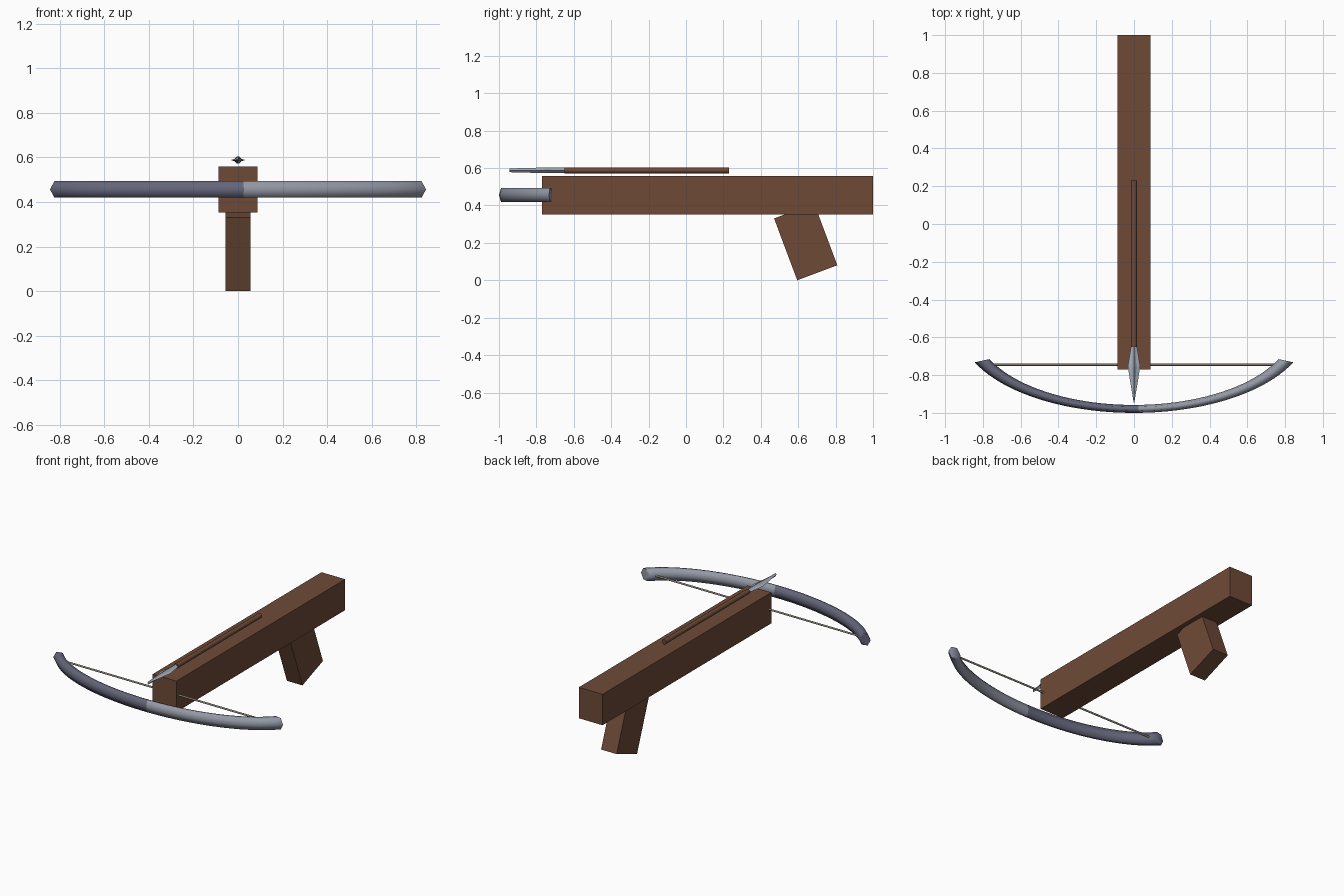
import bpy, bmesh, math
from mathutils import Matrix, Vector

if "Cube" in bpy.data.objects:
    bpy.data.objects.remove(bpy.data.objects["Cube"])


def material(name, r, g, b):
    # sRGB bytes to a linear flat colour
    lin = lambda c: ((c / 255 + 0.055) / 1.055) ** 2.4
    m = bpy.data.materials.new(name)
    m.diffuse_color = (lin(r), lin(g), lin(b), 1)
    m.use_nodes = True
    m.node_tree.nodes["Principled BSDF"].inputs["Base Color"].default_value = m.diffuse_color
    return m


wood = material("brown wood", 110, 74, 55)
dark_steel = material("dark blue steel", 100, 101, 121)
light_steel = material("light grey steel", 147, 152, 165)
head_steel = material("pale steel", 168, 177, 190)
cord = material("tan cord", 160, 154, 138)


def finish(name, bm, mats, smooth=None):
    bmesh.ops.recalc_face_normals(bm, faces=bm.faces)
    me = bpy.data.meshes.new(name)
    bm.to_mesh(me)
    bm.free()
    for m in mats:
        me.materials.append(m)
    ob = bpy.data.objects.new(name, me)
    bpy.context.collection.objects.link(ob)
    if smooth:
        bpy.ops.object.select_all(action='DESELECT')
        ob.select_set(True)
        bpy.context.view_layer.objects.active = ob
        bpy.ops.object.shade_smooth_by_angle(angle=math.radians(smooth))
    return ob


def box(name, size, centre, tilt=0):
    bm = bmesh.new()
    mat = (Matrix.Translation(centre) @ Matrix.Rotation(math.radians(tilt), 4, 'X')
           @ Matrix.Diagonal((*size, 1)))
    bmesh.ops.create_cube(bm, size=1, matrix=mat)
    return finish(name, bm, [wood])


def rod(name, radius, length, centre, axis, mat, sides):
    bm = bmesh.new()
    turn = Vector((0, 0, 1)).rotation_difference(Vector(axis)).to_matrix().to_4x4()
    bmesh.ops.create_cone(bm, cap_ends=True, segments=sides, radius1=radius,
                          radius2=radius, depth=length,
                          matrix=Matrix.Translation(centre) @ turn)
    return finish(name, bm, [mat], 60)


def loft(bm, rings):
    # skin a list of equal point rings and cap both ends
    rows = [[bm.verts.new(p) for p in ring] for ring in rings]
    n = len(rows[0])
    for a, b in zip(rows, rows[1:]):
        for i in range(n):
            bm.faces.new((a[i], a[(i + 1) % n], b[(i + 1) % n], b[i]))
    bm.faces.new(rows[0])
    bm.faces.new(rows[-1])


# Stock and grip
box("stock", (0.174, 1.77, 0.205), (0, 0.115, 0.4555))
box("grip", (0.114, 0.229, 0.353), (0, 0.64, 0.2055), 20.5)

# Bow limbs: a hexagonal tube bent on an arc, then flattened in y
R, r, squash, half, steps = 0.88, 0.043, 0.489, math.radians(66), 41
y0, zc = -0.979 + 0.88 * 0.489, 0.456
rings = []
for k in range(steps + 1):
    t = -half + 2 * half * k / steps
    ring = []
    for j in range(6):
        a = math.tau * j / 6
        d = R + r * math.cos(a)
        ring.append((d * math.sin(t), y0 - squash * d * math.cos(t), zc + r * math.sin(a)))
    rings.append(ring)
bm = bmesh.new()
loft(bm, rings)
for f in bm.faces:
    f.material_index = int(f.calc_center_median().x > 0.015)
finish("bow", bm, [dark_steel, light_steel], 80)

# String
rod("string", 0.006, 1.56, (0, -0.745, zc), (1, 0, 0), cord, 8)

# Bolt shaft
zb = 0.588
rod("bolt_shaft", 0.016, 0.88, (0, -0.21, zb), (0, 1, 0), wood, 16)

# Bolt head: four-pointed section along y as (y, half width, half height)
rings = []
for y, w, h in ((-0.645, 0.015, 0.014), (-0.755, 0.033, 0.015), (-0.945, 0.002, 0.010)):
    ring = []
    for j in range(8):
        a, s = math.tau * j / 8, (0.55 if j % 2 else 1)
        ring.append((w * s * math.cos(a), y, zb + h * s * math.sin(a)))
    rings.append(ring)
bm = bmesh.new()
loft(bm, rings)
finish("bolt_head", bm, [head_steel])
